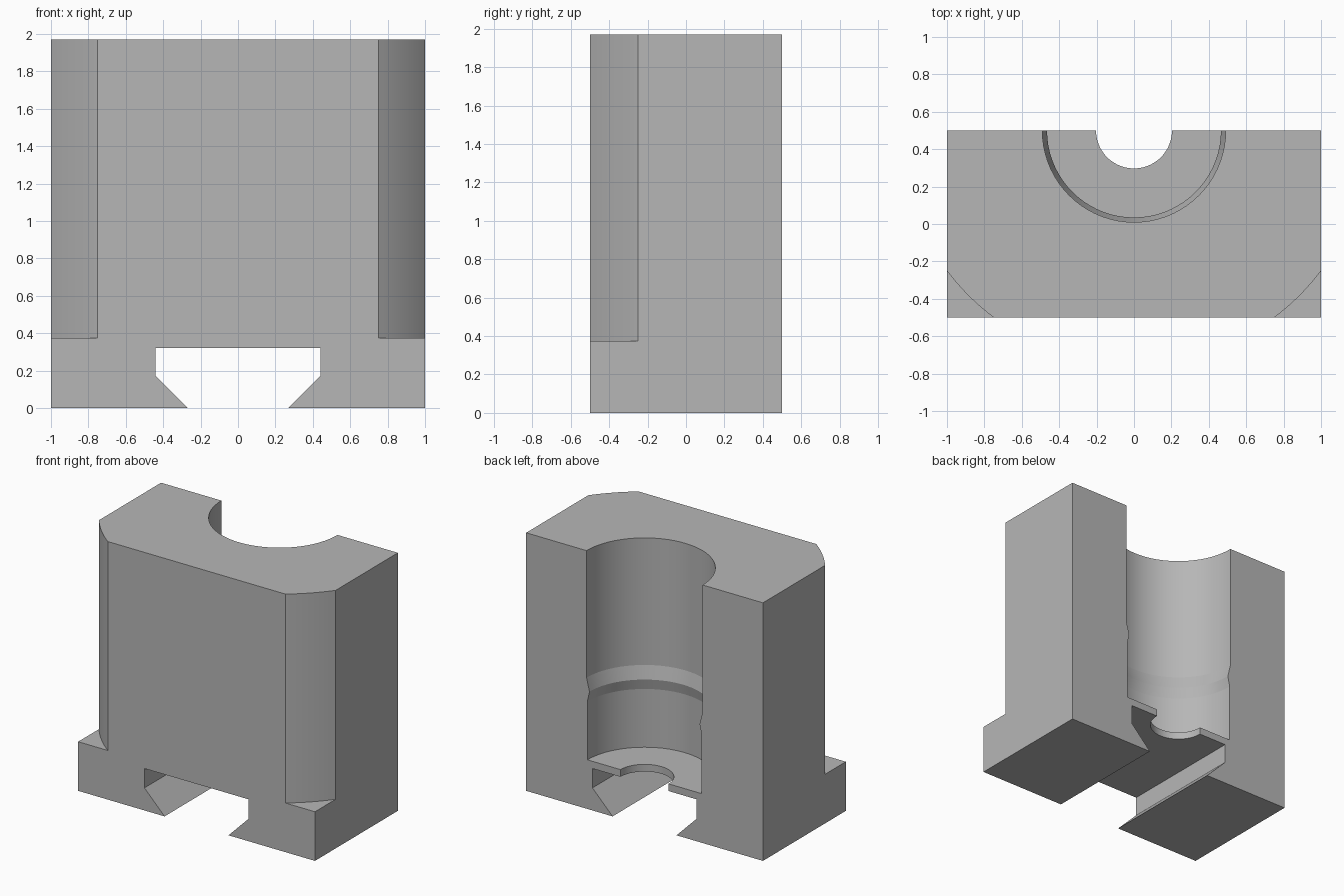
import bpy, bmesh, math

if "Cube" in bpy.data.objects:
    bpy.data.objects.remove(bpy.data.objects["Cube"])

HEIGHT = 1.97
SHELF = 0.375          # height of corner shelves and bore floor
BACK = 0.5             # bore axis lies on the back face

steel = bpy.data.materials.new("plain grey")
steel.diffuse_color = (0.47, 0.47, 0.47, 1)
steel.use_nodes = True
steel.node_tree.nodes["Principled BSDF"].inputs["Base Color"].default_value = steel.diffuse_color


def make_object(name, bm):
    bmesh.ops.recalc_face_normals(bm, faces=bm.faces)
    mesh = bpy.data.meshes.new(name)
    bm.to_mesh(mesh)
    bm.free()
    mesh.materials.append(steel)
    obj = bpy.data.objects.new(name, mesh)
    bpy.context.collection.objects.link(obj)
    return obj


def extrude(name, points, direction):
    """Prism from a closed outline pushed along a direction."""
    bm = bmesh.new()
    face = bm.faces.new([bm.verts.new(p) for p in points])
    res = bmesh.ops.extrude_face_region(bm, geom=[face])
    verts = [g for g in res["geom"] if isinstance(g, bmesh.types.BMVert)]
    bmesh.ops.translate(bm, verts=verts, vec=direction)
    return make_object(name, bm)


def lathe(name, profile, segments=72):
    """Closed solid turned around the bore axis from (radius, z) pairs."""
    bm = bmesh.new()
    rings = []
    for r, z in profile:
        rings.append([bm.verts.new((r * math.cos(2 * math.pi * i / segments),
                                    BACK + r * math.sin(2 * math.pi * i / segments), z))
                      for i in range(segments)])
    for a, b in zip(rings, rings[1:]):
        for i in range(segments):
            j = (i + 1) % segments
            bm.faces.new((a[i], a[j], b[j], b[i]))
    bm.faces.new(rings[0])
    bm.faces.new(rings[-1])
    return make_object(name, bm)


def cut(target, cutter):
    mod = target.modifiers.new(cutter.name, 'BOOLEAN')
    mod.operation = 'DIFFERENCE'
    mod.solver = 'EXACT'
    mod.object = cutter
    bpy.context.view_layer.objects.active = target
    bpy.ops.object.modifier_apply(modifier=mod.name)
    bpy.data.objects.remove(cutter, do_unlink=True)


# Block with a dovetail slot running front to back
half = [(0.27, 0), (1, 0), (1, HEIGHT)]
slot = [(0.44, 0.32), (0.44, 0.172)]
outline = slot + half
outline += [(-x, z) for x, z in reversed(outline)]
block = extrude("block", [(x, -0.5, z) for x, z in outline], (0, 1, 0))

# Rounded front corners, concentric with the bore, standing on shelves
radius = 1.25
start, end = math.atan2(-1.06, 0.66), math.atan2(-0.66, 1.06)
arc = [(radius * math.cos(start + (end - start) * i / 16),
        BACK + radius * math.sin(start + (end - start) * i / 16)) for i in range(17)]
for side in (1, -1):
    pts = arc + [(1.3, -0.3), (1.3, -0.8), (0.6, -0.8)]
    cut(block, extrude("corner_cutter", [(side * x, y, SHELF) for x, y in pts], (0, 0, 2)))

# Half-open bore with a shallow ridge, and a small hole down to the slot
cut(block, lathe("bore_cutter", [(0.483, SHELF), (0.483, 0.82), (0.465, 0.90),
                                 (0.49, 1.0), (0.49, 2.2)]))
cut(block, lathe("hole_cutter", [(0.203, 0.25), (0.203, 0.6)]))

# Smooth the turned surfaces, keep machined edges crisp
bpy.ops.object.select_all(action='DESELECT')
block.select_set(True)
bpy.context.view_layer.objects.active = block
bpy.ops.object.shade_smooth_by_angle(angle=math.radians(10))
